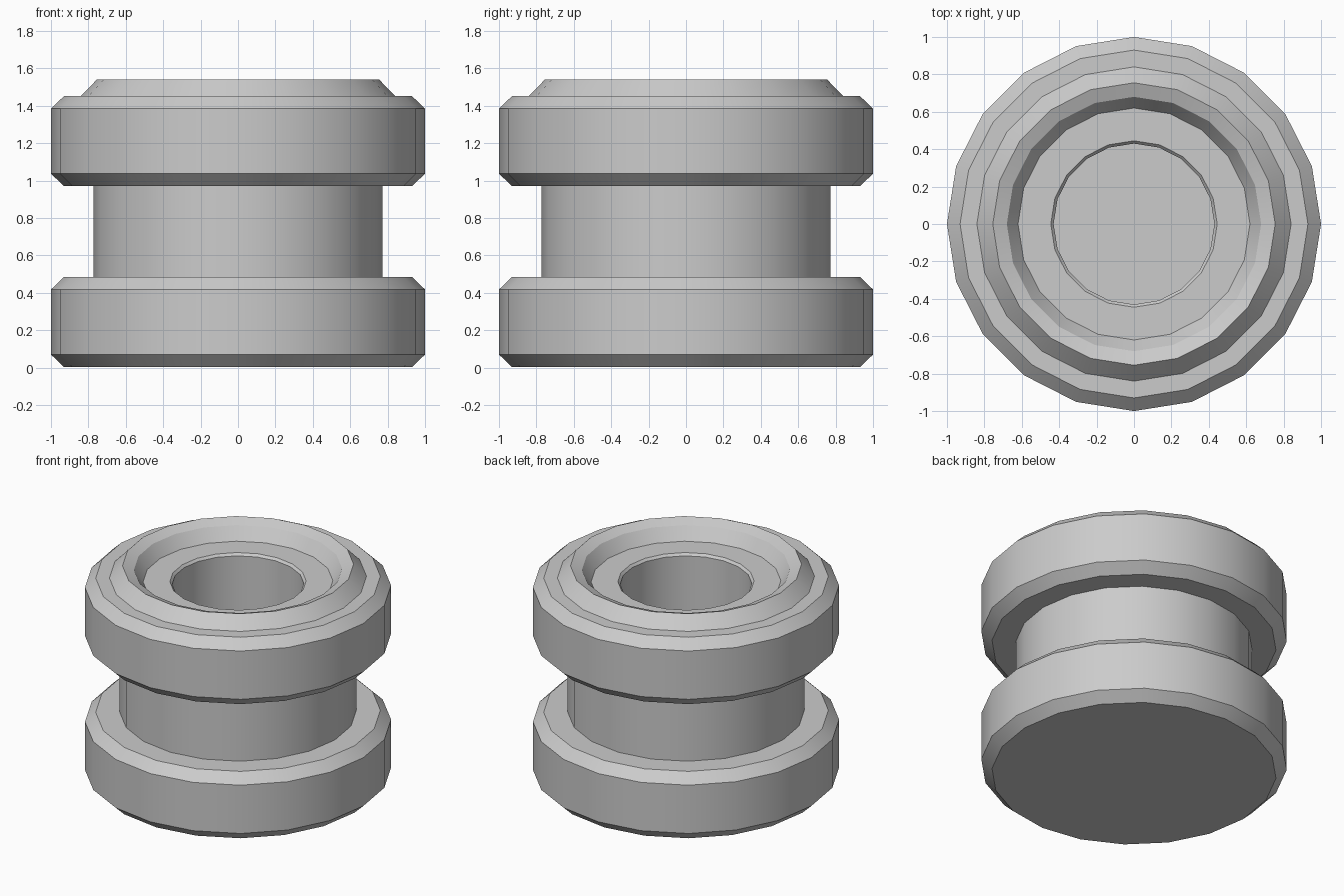
import bpy, bmesh
from math import cos, sin, tau

if "Cube" in bpy.data.objects:
    bpy.data.objects.remove(bpy.data.objects["Cube"])

SIDES = 20


def lathe(name, profile):
    """Revolve an (r, z) profile around z and cap both ends with an n-gon."""
    bm = bmesh.new()
    rings = [[bm.verts.new((r * cos(tau * i / SIDES), r * sin(tau * i / SIDES), z))
              for i in range(SIDES)] for r, z in profile]
    for low, high in zip(rings, rings[1:]):
        for i in range(SIDES):
            j = (i + 1) % SIDES
            bm.faces.new((low[i], low[j], high[j], high[i]))
    bm.faces.new(rings[0][::-1])
    bm.faces.new(rings[-1])
    mesh = bpy.data.meshes.new(name)
    bm.to_mesh(mesh)
    bm.free()
    obj = bpy.data.objects.new(name, mesh)
    bpy.context.collection.objects.link(obj)
    bpy.ops.object.select_all(action='DESELECT')
    obj.select_set(True)
    bpy.context.view_layer.objects.active = obj
    bpy.ops.object.shade_smooth_by_angle(angle=0.5236)
    return obj


def flange(z):
    """Chamfered outer disc, 0.48 high."""
    return [(0.93, z), (1.0, z + 0.067), (1.0, z + 0.415), (0.93, z + 0.482)]


# Two flanges joined by a neck
profile = flange(0.003) + [(0.773, 0.485), (0.773, 0.97)] + flange(0.97)
# Raised lip and recessed seat
profile += [(0.84, 1.452), (0.755, 1.54), (0.68, 1.51), (0.62, 1.422)]
# Chamfered blind bore
profile += [(0.445, 1.422), (0.43, 1.405), (0.43, 0.485)]

lathe("grooved_spool", profile)
